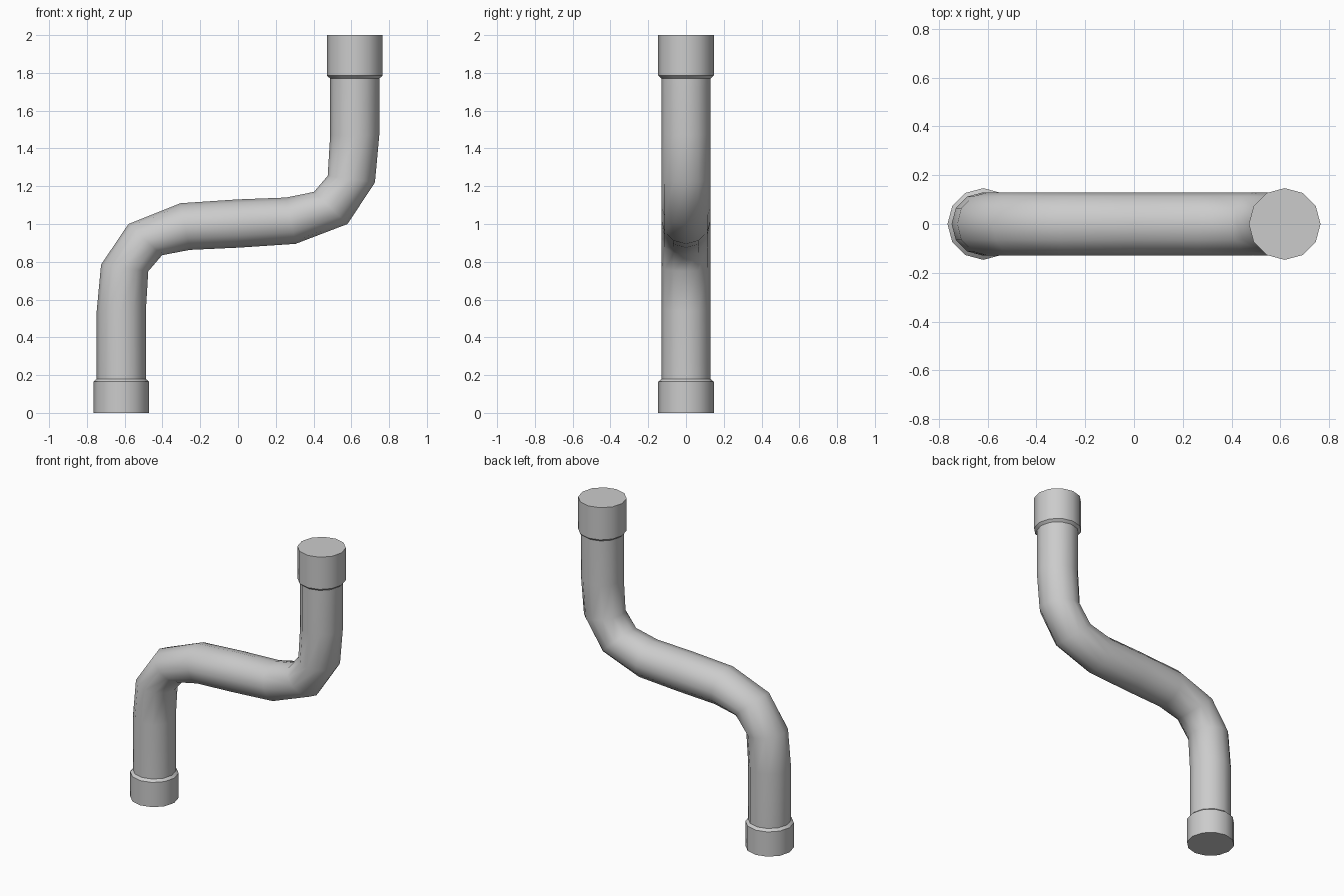
import bpy, bmesh, math
from mathutils import Vector

if "Cube" in bpy.data.objects:
    bpy.data.objects.remove(bpy.data.objects["Cube"])

SIDES = 12
R_PIPE, R_COLLAR, X_END = 0.13, 0.147, 0.618


def level(x, z, r):
    """Horizontal ring as a pair of opposite points (x, z) plus its depth radius."""
    return ((x - r, z), (x + r, z), r)


# Lower collar, S-bend and upper collar as rings along the pipe
rings = [
    level(-X_END, 0.0, R_COLLAR),
    level(-X_END, 0.165, R_COLLAR),
    level(-X_END, 0.18, R_PIPE),
    level(-X_END, 0.54, R_PIPE),
    ((-0.725, 0.785), (-0.475, 0.75), R_PIPE),
    ((-0.58, 1.00), (-0.402, 0.835), R_PIPE),
    ((-0.305, 1.11), (-0.255, 0.863), R_PIPE),
    ((-0.005, 1.13), (0.005, 0.875), R_PIPE),
    ((0.255, 1.14), (0.305, 0.895), R_PIPE),
    ((0.402, 1.17), (0.58, 1.00), R_PIPE),
    ((0.475, 1.255), (0.725, 1.22), R_PIPE),
    level(X_END, 1.47, R_PIPE),
    level(X_END, 1.77, R_PIPE),
    level(X_END, 1.785, R_COLLAR),
    level(X_END, 2.0, R_COLLAR),
]


def add_ring(bm, left, right, depth):
    a, b = Vector((left[0], 0, left[1])), Vector((right[0], 0, right[1]))
    centre, across = (a + b) / 2, (b - a) / 2
    out = []
    for i in range(SIDES):
        t = 2 * math.pi * i / SIDES
        out.append(bm.verts.new(centre + across * math.cos(t)
                                + Vector((0, depth * math.sin(t), 0))))
    return out


# Skin the rings and close both ends
bm = bmesh.new()
loops = [add_ring(bm, *r) for r in rings]
for lo, hi in zip(loops, loops[1:]):
    for i in range(SIDES):
        j = (i + 1) % SIDES
        bm.faces.new((lo[i], lo[j], hi[j], hi[i]))
bm.faces.new(loops[0][::-1])
bm.faces.new(loops[-1])
bmesh.ops.recalc_face_normals(bm, faces=bm.faces[:])

mesh = bpy.data.meshes.new("bent_pipe")
bm.to_mesh(mesh)
bm.free()
pipe = bpy.data.objects.new("bent_pipe", mesh)
bpy.context.collection.objects.link(pipe)

# Smooth tube, crisp collar edges
bpy.context.view_layer.objects.active = pipe
pipe.select_set(True)
bpy.ops.object.shade_smooth_by_angle(angle=math.radians(40))
